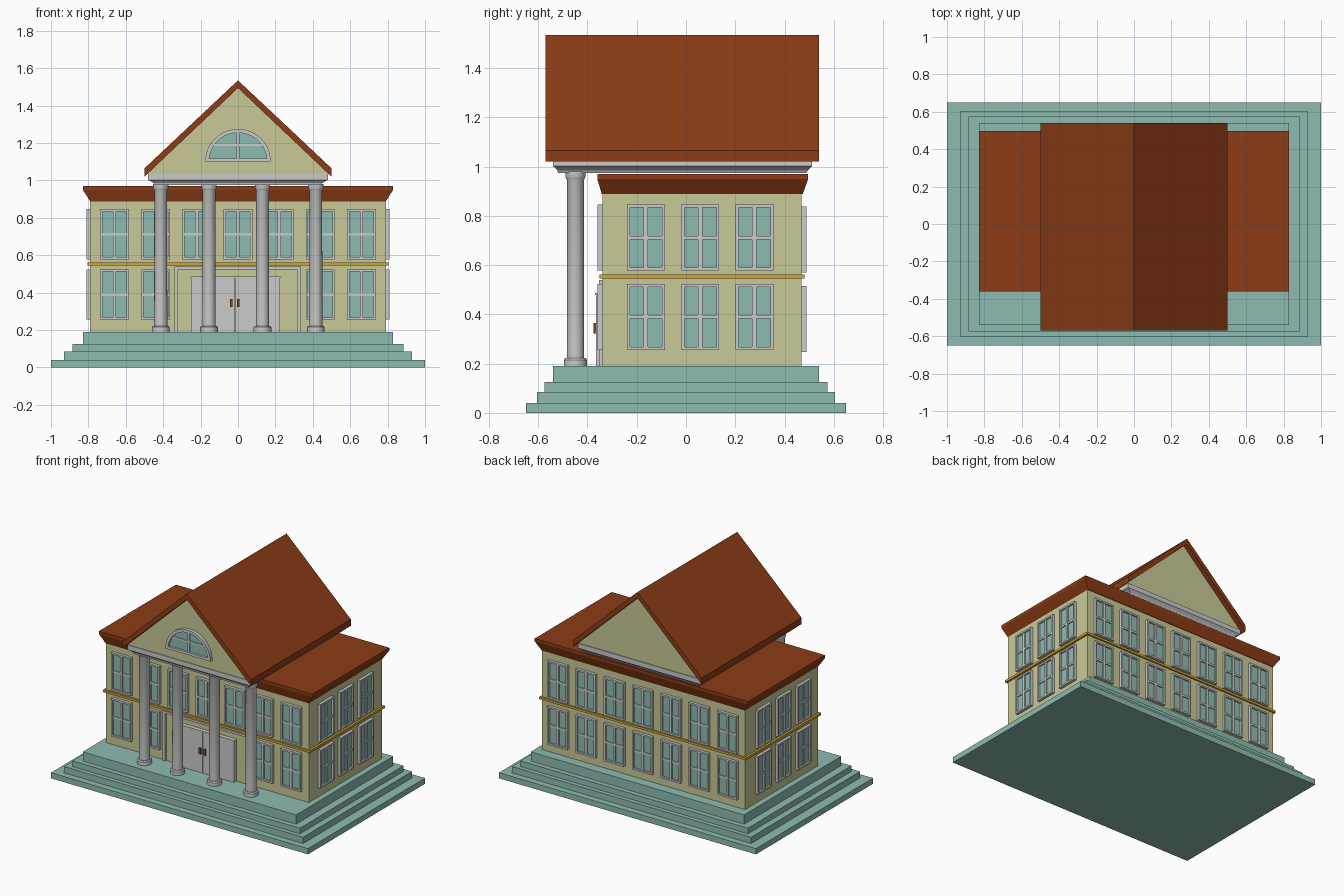
import bpy, bmesh, math
from math import radians, cos, sin, pi

if "Cube" in bpy.data.objects:
    bpy.data.objects.remove(bpy.data.objects["Cube"])


def material(name, rgb):
    m = bpy.data.materials.new(name)
    m.diffuse_color = (*rgb, 1)
    m.use_nodes = True
    m.node_tree.nodes["Principled BSDF"].inputs["Base Color"].default_value = m.diffuse_color
    return m


TEAL = material("teal", (0.27, 0.50, 0.44))
WALL = material("cream", (0.58, 0.59, 0.31))
ROOF = material("roof_red", (0.26, 0.045, 0.008))
GOLD = material("gold", (0.64, 0.38, 0.03))
BROWN = material("brown", (0.22, 0.06, 0.02))


def finish(name, bm, mat=None):
    bmesh.ops.recalc_face_normals(bm, faces=bm.faces)
    me = bpy.data.meshes.new(name)
    bm.to_mesh(me)
    bm.free()
    if mat:
        me.materials.append(mat)
    ob = bpy.data.objects.new(name, me)
    bpy.context.collection.objects.link(ob)
    return ob


def boxes(name, items, mat=None):
    """Each item is (x0, x1, y0, y1, z0, z1)."""
    bm = bmesh.new()
    for x0, x1, y0, y1, z0, z1 in items:
        vs = bmesh.ops.create_cube(bm, size=1)["verts"]
        for v in vs:
            v.co = ((x0 + x1) / 2 + v.co.x * (x1 - x0),
                    (y0 + y1) / 2 + v.co.y * (y1 - y0),
                    (z0 + z1) / 2 + v.co.z * (z1 - z0))
    return finish(name, bm, mat)


def tiers(name, rings, mat=None):
    """Stack of rectangles (half_x, y0, y1, z) joined into one solid."""
    bm = bmesh.new()
    loops = [[bm.verts.new(p) for p in
              ((-x, a, z), (x, a, z), (x, b, z), (-x, b, z))]
             for x, a, b, z in rings]
    for lo, hi in zip(loops, loops[1:]):
        for i in range(4):
            j = (i + 1) % 4
            bm.faces.new((lo[i], lo[j], hi[j], hi[i]))
    bm.faces.new(loops[0])
    bm.faces.new(loops[-1])
    return finish(name, bm, mat)


def prism(name, pts, y0, y1, mat=None):
    """Extrude an x-z outline along y."""
    bm = bmesh.new()
    f = bm.faces.new([bm.verts.new((x, y0, z)) for x, z in pts])
    ext = bmesh.ops.extrude_face_region(bm, geom=[f])["geom"]
    for v in ext:
        if isinstance(v, bmesh.types.BMVert):
            v.co.y = y1
    return finish(name, bm, mat)


# Stepped plinth
steps = []
for x, y, z0, z1 in ((1, .65, 0, .04), (.93, .605, .04, .085),
                     (.885, .575, .085, .125), (.83, .54, .125, .19)):
    steps += [(x, -y, y, z0), (x, -y, y, z1)]
tiers("steps", steps, TEAL)

# Main block, string course and flared flat roof
boxes("walls", [(-.79, .79, -.34, .47, .19, .89)], WALL)
boxes("string_course", [(-.805, .805, -.352, .482, .545, .561)], GOLD)
tiers("main_roof", [(.79, -.342, .474, .888), (.83, -.36, .496, .95),
                    (.83, -.36, .496, .97)], ROOF)

# Windows: one frame mesh and one glass mesh, shared by all copies
W, H, T = .077, .134, .012
frame = boxes("window_frame", [
    (-W, -W + T, -.02, .005, -H, H), (W - T, W, -.02, .005, -H, H),
    (-W, W, -.02, .005, H - T, H), (-W, W, -.02, .005, -H, -H + T),
    (-.009, .009, -.017, .005, -H, H), (-W, W, -.015, .005, -.007, .007)])
glass = boxes("window_glass",
              [(-W + .005, W - .005, -.008, .005, -H + .005, H - .005)], TEAL)

spots = []
for z in (.39, .712):
    for i in range(-3, 4):
        x = i * .22
        if z > .5 or abs(i) > 1:
            spots.append((x, -.34, z, 0))
        spots.append((x, .47, z - .008, 180))
    for y in (-.163, .058, .278):
        spots += [(.79, y, z, 90), (-.79, y, z, -90)]
for n, (x, y, z, ang) in enumerate(spots):
    for src in (frame, glass):
        ob = src if n == 0 else bpy.data.objects.new(src.name, src.data)
        if n:
            bpy.context.collection.objects.link(ob)
        ob.location = (x, y, z)
        ob.rotation_euler.z = radians(ang)

# Entrance: surround, double door, lintel and handles
boxes("door_surround", [(-.34, -.32, -.354, -.335, .19, .54),
                        (.315, .335, -.354, -.335, .19, .54),
                        (-.34, .335, -.354, -.335, .525, .54)])
boxes("doors", [(-.25, -.019, -.366, -.335, .19, .48),
                (-.015, .225, -.366, -.335, .19, .48)])
boxes("door_lintel", [(-.253, .228, -.369, -.335, .478, .486)])
boxes("door_handles", [(-.043, -.029, -.376, -.36, .322, .366),
                       (-.005, .009, -.376, -.36, .322, .366)], BROWN)

# Columns, lathed from one profile
profile = [(.047, .19), (.047, .215), (.042, .222), (.035, .222), (.034, .945),
           (.038, .952), (.041, .96), (.041, .98)]
N = 32
for cx in (-.413, -.155, .131, .416):
    bm = bmesh.new()
    rings = [[bm.verts.new((r * cos(2 * pi * i / N), r * sin(2 * pi * i / N), z))
              for i in range(N)] for r, z in profile]
    for lo, hi in zip(rings, rings[1:]):
        for i in range(N):
            j = (i + 1) % N
            bm.faces.new((lo[i], lo[j], hi[j], hi[i]))
    bm.faces.new(rings[0])
    bm.faces.new(rings[-1])
    col = finish("column", bm)
    col.location = (cx, -.449, 0)
    bpy.context.view_layer.objects.active = col
    col.select_set(True)
    bpy.ops.object.shade_smooth_by_angle(angle=radians(35))
    col.select_set(False)

# Entablature, pediment and gable roof
tiers("entablature", [(.445, -.52, .49, .975), (.45, -.522, .495, .985),
                      (.47, -.535, .507, .998), (.48, -.54, .512, 1.002),
                      (.48, -.54, .512, 1.035)])
prism("pediment", [(-.485, 1.034), (.485, 1.034), (0, 1.496)], -.535, .505, WALL)
prism("gable_roof", [(-.5, 1.02), (-.5, 1.065), (0, 1.535), (.5, 1.065),
                     (.5, 1.02), (0, 1.494)], -.57, .54, ROOF)

# Half-round pediment window
def arc(r, z0, a0=0, a1=pi, n=24):
    return [(r * cos(a0 + (a1 - a0) * i / n), z0 + r * sin(a0 + (a1 - a0) * i / n))
            for i in range(n + 1)]

prism("arch_glass", arc(.165, 1.105), -.543, -.53, TEAL)
arch = prism("arch_frame", arc(.175, 1.1) + arc(.155, 1.1)[::-1], -.558, -.53)
boxes("arch_bars", [(-.175, .175, -.558, -.53, 1.1, 1.118),
                    (-.008, .008, -.552, -.53, 1.1, 1.26),
                    (-.13, .13, -.55, -.53, 1.183, 1.195)])
